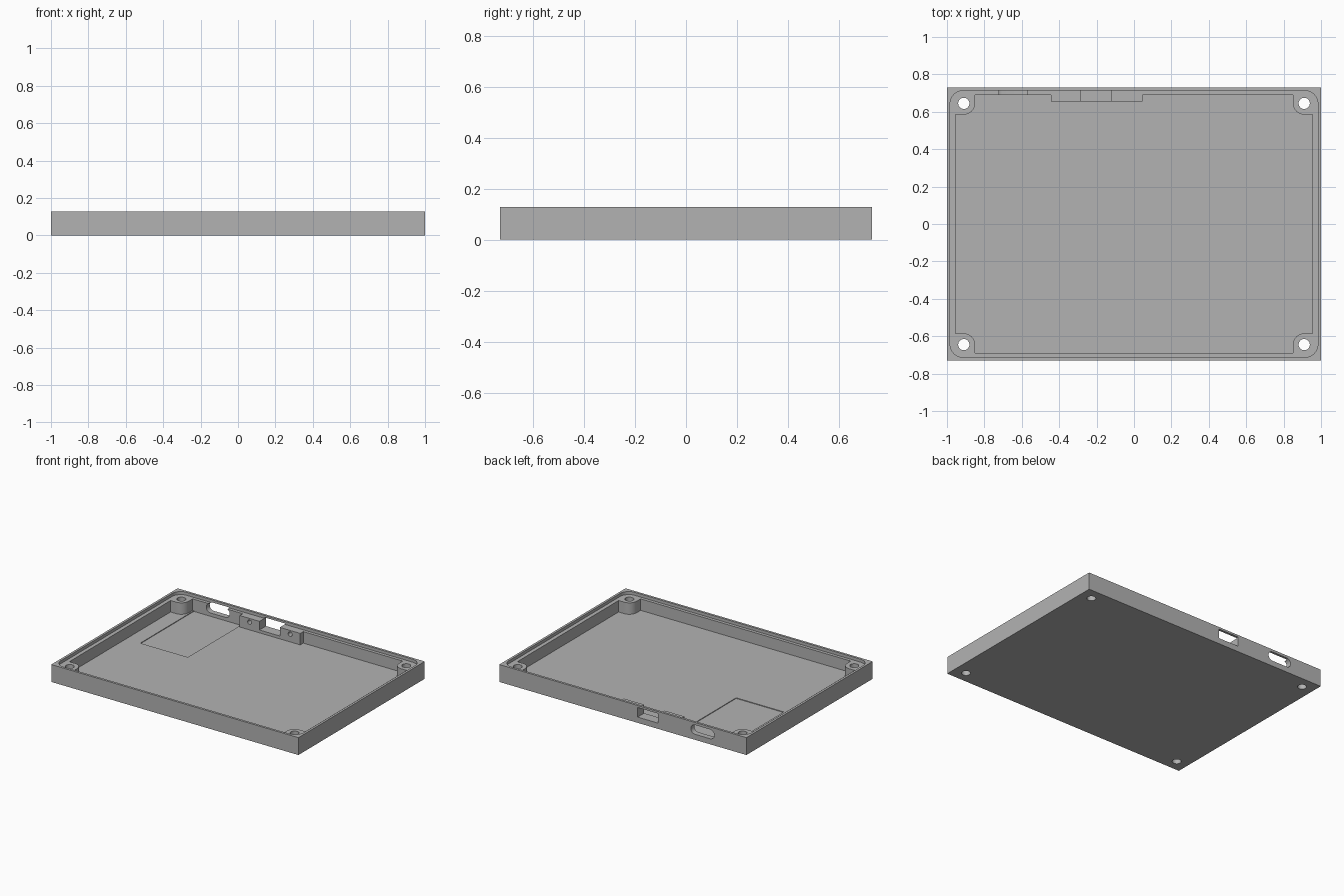
import bpy
import bmesh
import math
from mathutils import Vector

if "Cube" in bpy.data.objects:
    bpy.data.objects.remove(bpy.data.objects["Cube"])

# Main sizes
HALF_X, HALF_Y, HEIGHT = 1.0, 0.73, 0.127
FLOOR_Z, LEDGE_Z = 0.021, 0.105
CAV_X, CAV_Y = 0.955, 0.69
LIP_X, LIP_Y = 0.983, 0.713
POST_X, POST_Y, POST_R = 0.91, 0.645, 0.06
HOLE_R = 0.03

grey = bpy.data.materials.new("grey plastic")
grey.diffuse_color = (0.45, 0.45, 0.45, 1.0)
grey.use_nodes = True
grey.node_tree.nodes["Principled BSDF"].inputs["Base Color"].default_value = grey.diffuse_color


def arc(cx, cy, r, a0, a1, n=12):
    """Points on an arc, angles in degrees."""
    steps = [math.radians(a0 + (a1 - a0) * i / n) for i in range(n + 1)]
    return [(cx + r * math.cos(a), cy + r * math.sin(a)) for a in steps]


def box_outline(x0, x1, y0, y1):
    return [(x0, y0), (x1, y0), (x1, y1), (x0, y1)]


def prism(name, outline, start, end, axis="Z"):
    """Extrude an outline along z, or an (x, z) outline along y."""
    bm = bmesh.new()
    if axis == "Z":
        verts = [bm.verts.new((a, b, start)) for a, b in outline]
        push = Vector((0, 0, end - start))
    else:
        verts = [bm.verts.new((a, start, b)) for a, b in outline]
        push = Vector((0, end - start, 0))
    face = bm.faces.new(verts)
    res = bmesh.ops.extrude_face_region(bm, geom=[face])
    moved = [g for g in res["geom"] if isinstance(g, bmesh.types.BMVert)]
    bmesh.ops.translate(bm, verts=moved, vec=push)
    bmesh.ops.recalc_face_normals(bm, faces=bm.faces)
    mesh = bpy.data.meshes.new(name)
    bm.to_mesh(mesh)
    bm.free()
    mesh.materials.append(grey)
    obj = bpy.data.objects.new(name, mesh)
    bpy.context.collection.objects.link(obj)
    return obj


def cut(target, cutter):
    """Subtract the cutter from the target and remove it."""
    cutter.hide_render = True
    mod = target.modifiers.new("cut", "BOOLEAN")
    mod.operation = "DIFFERENCE"
    mod.solver = "EXACT"
    mod.object = cutter
    bpy.context.view_layer.objects.active = target
    bpy.ops.object.modifier_apply(modifier=mod.name)
    bpy.data.objects.remove(cutter, do_unlink=True)


# Solid block for the tray
tray = prism("enclosure_tray", box_outline(-HALF_X, HALF_X, -HALF_Y, HALF_Y), 0, HEIGHT)

# Cavity outline, leaving rounded corner posts and the bracket block standing
px, py, r = POST_X, POST_Y, POST_R
cavity = [(CAV_X, py - r)] + arc(px, py, r, 270, 180) + [(px - r, CAV_Y)]
cavity += [(0.045, CAV_Y), (0.045, 0.655), (-0.445, 0.655), (-0.445, CAV_Y)]
cavity += [(-px + r, CAV_Y)] + arc(-px, py, r, 0, -90) + [(-CAV_X, py - r)]
cavity += [(-CAV_X, -py + r)] + arc(-px, -py, r, 90, 0) + [(-px + r, -CAV_Y)]
cavity += [(px - r, -CAV_Y)] + arc(px, -py, r, 180, 90) + [(CAV_X, -py + r)]
cut(tray, prism("cavity_cutter", cavity, FLOOR_Z, 0.2))

# Rounded recess for the lid
lr = 0.07
lip = []
for sx, sy, a in ((1, 1, 0), (-1, 1, 90), (-1, -1, 180), (1, -1, 270)):
    lip += arc(sx * (LIP_X - lr), sy * (LIP_Y - lr), lr, a, a + 90)
cut(tray, prism("lid_recess_cutter", lip, LEDGE_Z, 0.2))

# Screw holes through the corner posts
for sx in (-1, 1):
    for sy in (-1, 1):
        ring = arc(sx * POST_X, sy * POST_Y, HOLE_R, 0, 360, 32)[:-1]
        cut(tray, prism("screw_hole_cutter", ring, -0.1, 0.2))

# Shallow board pocket in the floor
cut(tray, prism("pocket_cutter", box_outline(-0.84, -0.455, 0.07, CAV_Y), 0.016, 0.05))

# Rounded port slot in the back wall
sr, sz, half = 0.034, 0.0745, 0.061
slot = arc(-0.645 + half, sz, sr, -90, 90) + arc(-0.645 - half, sz, sr, 90, 270)
cut(tray, prism("port_slot_cutter", slot, 0.66, 0.8, "Y"))

# Rectangular switch opening through bracket and back wall
cut(tray, prism("switch_cutter", box_outline(-0.285, -0.12, 0.042, 0.112), 0.6, 0.8, "Y"))

# Blind screw holes in the two bracket halves
for x in (-0.365, -0.037):
    ring = arc(x, 0.078, 0.016, 0, 360, 20)[:-1]
    cut(tray, prism("bracket_hole_cutter", ring, 0.6, 0.705, "Y"))

# Smooth the round walls, keep the corners crisp
bpy.ops.object.select_all(action="DESELECT")
tray.select_set(True)
bpy.context.view_layer.objects.active = tray
bpy.ops.object.shade_smooth_by_angle(angle=math.radians(30))
